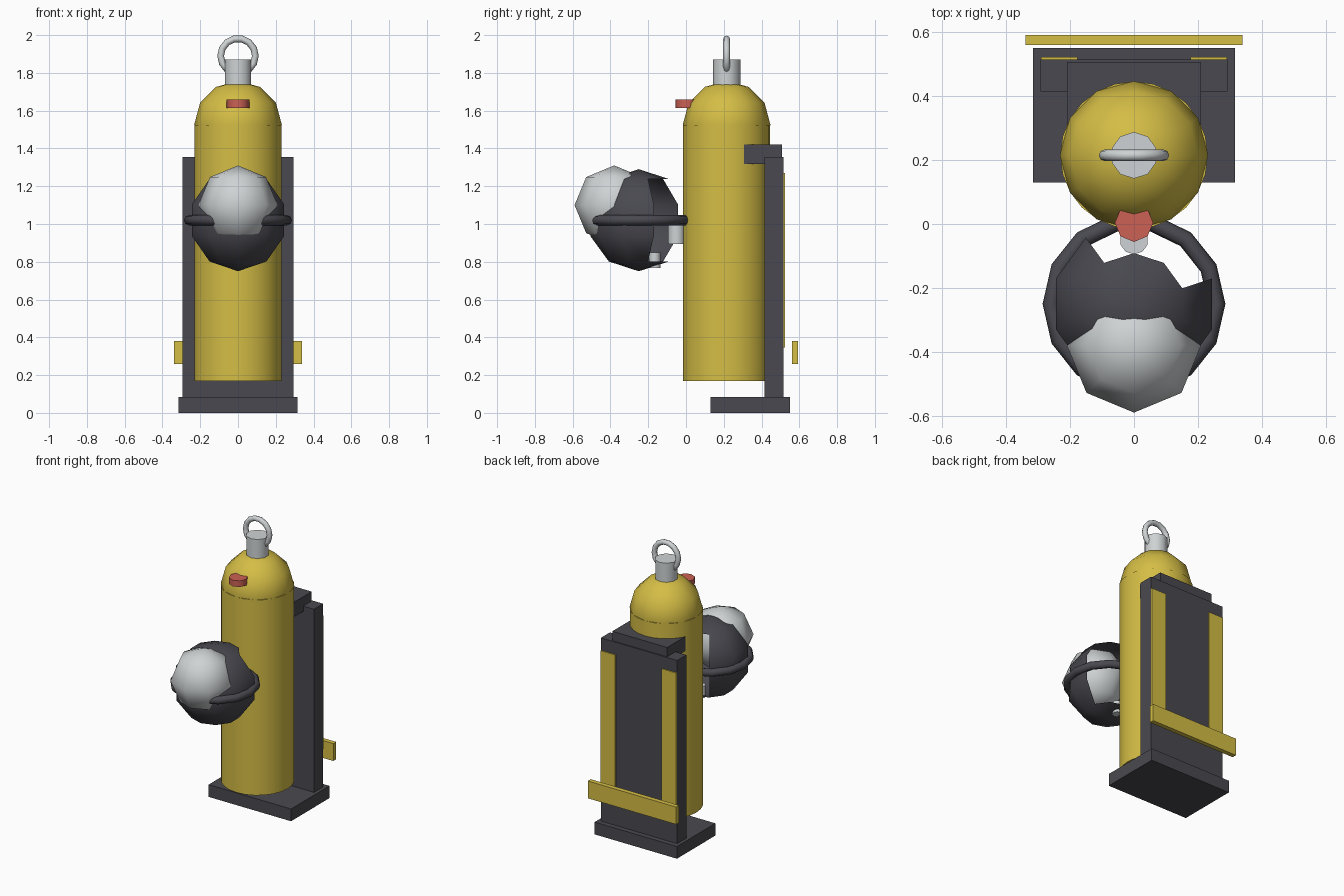
import bpy, bmesh
from math import radians, pi, atan2
from mathutils import Matrix

cube = bpy.data.objects.get("Cube")
if cube:
    bpy.data.objects.remove(cube, do_unlink=True)


def material(name, rgb):
    mat = bpy.data.materials.new(name)
    mat.use_nodes = True
    color = (*rgb, 1)
    mat.diffuse_color = color
    mat.node_tree.nodes["Principled BSDF"].inputs["Base Color"].default_value = color
    return mat


yellow = material("yellow paint", (0.66, 0.51, 0.06))
dark = material("dark grey", (0.066, 0.066, 0.08))
silver = material("silver", (0.62, 0.65, 0.66))
red = material("red", (0.6, 0.12, 0.09))


def finish(obj, name, mat, smooth=None):
    """Name and colour a part; smooth is an angle limit in degrees."""
    obj.name = obj.data.name = name
    obj.data.materials.append(mat)
    if smooth:
        bpy.ops.object.shade_smooth_by_angle(angle=radians(smooth))
    return obj


def box(name, mat, x, y, z):
    """Box from (low, high) pairs on each axis."""
    spans = (x, y, z)
    bpy.ops.mesh.primitive_cube_add(size=1, location=[(a + b) / 2 for a, b in spans])
    obj = bpy.context.object
    size = [b - a for a, b in spans]
    obj.data.transform(Matrix.Diagonal((*size, 1)))
    return finish(obj, name, mat)


def cylinder(name, mat, radius, y, low, high, sides):
    bpy.ops.mesh.primitive_cylinder_add(vertices=sides, radius=radius, depth=high - low,
                                        location=(0, y, (low + high) / 2))
    return finish(bpy.context.object, name, mat, 50)


def sphere(name, mat, radius, y, z, segments, rings):
    bpy.ops.mesh.primitive_uv_sphere_add(segments=segments, ring_count=rings,
                                         radius=radius, location=(0, y, z))
    return finish(bpy.context.object, name, mat, 80)


def ring(name, mat, major, minor, y, z, segments, tilt=0):
    bpy.ops.mesh.primitive_torus_add(major_radius=major, minor_radius=minor,
                                     major_segments=segments, minor_segments=8,
                                     location=(0, y, z), rotation=(tilt, 0, 0))
    return finish(bpy.context.object, name, mat, 80)


# Tank with domed shoulder, valve neck and carrying ring
tank_y = 0.215
cylinder("tank_body", yellow, 0.231, tank_y, 0.17, 1.525, 24)
sphere("tank_dome", yellow, 0.232, tank_y, 1.525, 12, 6)
cylinder("valve_neck", silver, 0.073, tank_y, 1.68, 1.87, 10)
ring("carrying_ring", silver, 0.092, 0.018, tank_y, 1.89, 14, pi / 2)
cylinder("pressure_button", red, 0.06, 0.004, 1.615, 1.658, 8)

# Backpack frame
box("base_plate", dark, (-0.316, 0.316), (0.13, 0.55), (0, 0.085))
box("back_board", dark, (-0.293, 0.293), (0.415, 0.515), (0.085, 1.355))
box("tank_clamp", dark, (-0.21, 0.21), (0.305, 0.507), (1.318, 1.42))

# Straps on the back of the board
for side, sign in (("left", 1), ("right", -1)):
    box(side + "_strap", yellow, sorted((sign * 0.177, sign * 0.291)),
        (0.514, 0.523), (0.345, 1.27))
box("waist_belt", yellow, (-0.339, 0.339), (0.56, 0.592), (0.26, 0.38))

# Mask shell, open towards the tank
shell = sphere("mask_shell", dark, 0.27, -0.25, 1.02, 10, 5)
bm = bmesh.new()
bm.from_mesh(shell.data)
opening = []
for face in bm.faces:
    c = face.calc_center_median()
    azimuth = atan2(c.y, c.x)
    if radians(36) < azimuth < radians(144) and len(face.verts) == 4:
        opening.append(face)
bmesh.ops.delete(bm, geom=opening, context="FACES")
bm.to_mesh(shell.data)
bm.free()

# Visor, air hose and breathing fittings
sphere("visor", silver, 0.21, -0.38, 1.1, 8, 4)
ring("air_hose", dark, 0.259, 0.027, -0.25, 1.02, 14)
cylinder("hose_fitting", silver, 0.045, -0.05, 0.895, 1.01, 10)
cylinder("exhaust_fitting", silver, 0.03, -0.165, 0.768, 0.85, 10)
